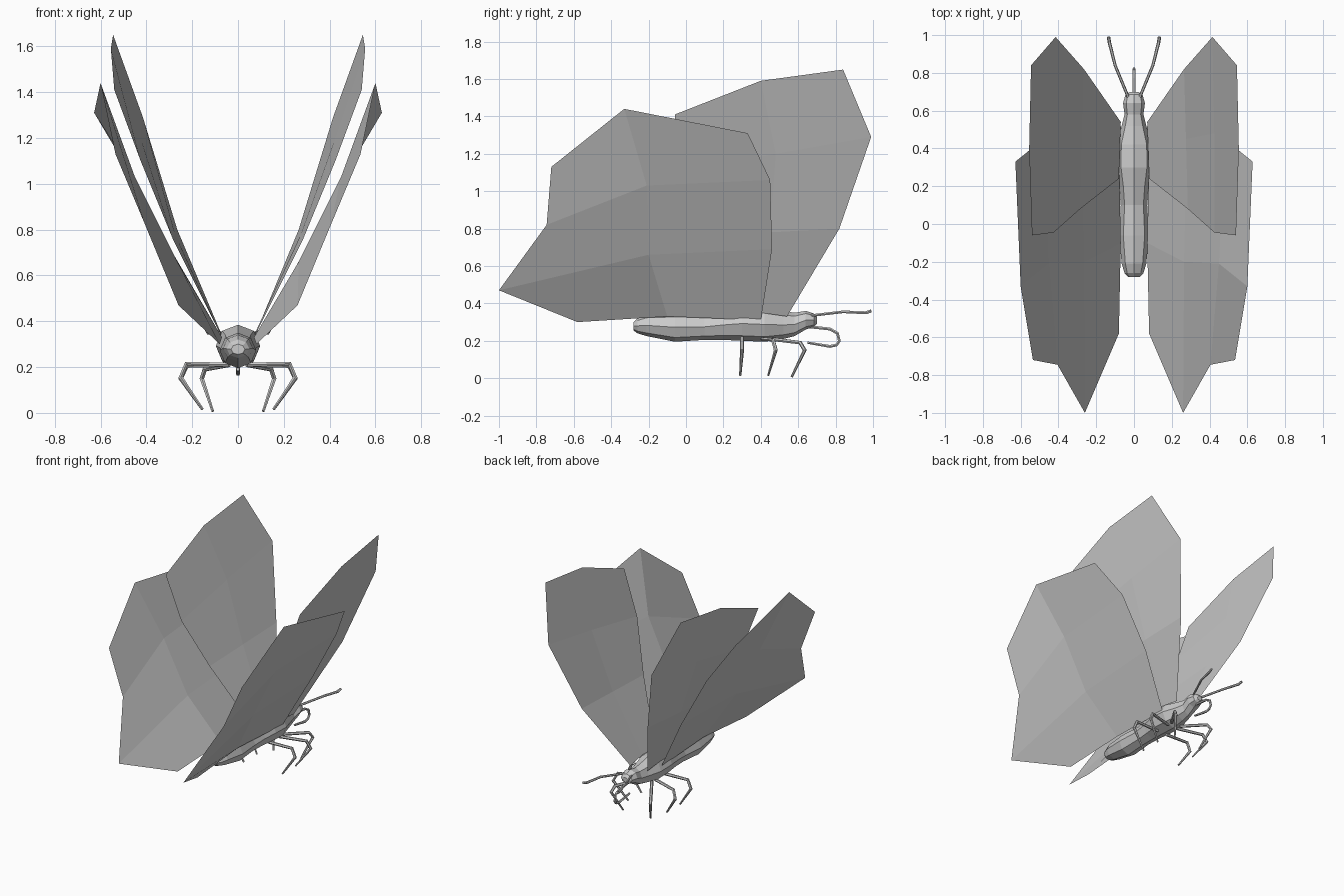
import bpy
import math

if "Cube" in bpy.data.objects:
    bpy.data.objects.remove(bpy.data.objects["Cube"])


def grid_mesh(name, rows, close=False, caps=False):
    """Flat-faced skin through rows of points."""
    n = len(rows[0])
    verts = [p for r in rows for p in r]
    faces = []
    for i in range(len(rows) - 1):
        for j in range(n if close else n - 1):
            k = (j + 1) % n
            faces.append((i * n + j, i * n + k, (i + 1) * n + k, (i + 1) * n + j))
    if caps:
        faces.append(tuple(reversed(range(n))))
        faces.append(tuple(range((len(rows) - 1) * n, len(rows) * n)))
    me = bpy.data.meshes.new(name)
    me.from_pydata(verts, [], faces)
    me.update()
    ob = bpy.data.objects.new(name, me)
    bpy.context.collection.objects.link(ob)
    return ob


def tube(name, pts, side=1, radius=0.01):
    """Thin faceted tube along a path; points are (x, y, z, thickness)."""
    cu = bpy.data.curves.new(name, 'CURVE')
    cu.dimensions = '3D'
    cu.bevel_depth = radius
    cu.bevel_resolution = 1
    cu.use_fill_caps = True
    sp = cu.splines.new('POLY')
    sp.points.add(len(pts) - 1)
    for p, (x, y, z, t) in zip(sp.points, pts):
        p.co = (x * side, y, z, 1)
        p.radius = t
    sp.use_smooth = False
    ob = bpy.data.objects.new(name, cu)
    bpy.context.collection.objects.link(ob)
    return ob


# Body: eight-sided rings (y, half width, bottom, top) from tail to head
rings = [(-0.28, .03, .255, .30), (-0.26, .05, .24, .32), (-0.21, .065, .225, .34),
         (-0.06, .08, .195, .35), (0.10, .07, .205, .345), (0.20, .08, .205, .365),
         (0.30, .097, .20, .385), (0.42, .095, .195, .38), (0.52, .065, .21, .36),
         (0.58, .05, .225, .35), (0.64, .058, .26, .36), (0.685, .045, .275, .345),
         (0.70, .02, .29, .325)]
body = []
for y, w, b, t in rings:
    c, h = (b + t) / 2, (t - b) / 2
    body.append([(w * math.sin(a), y, c + h * math.cos(a))
                 for a in [k * math.pi / 4 for k in range(8)]])
grid_mesh("body", body, close=True, caps=True)

# Wings: rows run from root to tip, each from leading to trailing edge
fore = [[(.07, .54, .33), (.075, .40, .35), (.08, .24, .35)],
        [(.265, .82, .80), (.275, .45, .78), (.285, .08, .76)],
        [(.415, .99, 1.29), (.425, .48, 1.20), (.425, -.045, 1.10)],
        [(.545, .84, 1.65), (.555, .40, 1.59), (.54, -.06, 1.41)]]
hind = [[(.08, .40, .31), (.07, -.10, .33), (.08, -.58, .30)],
        [(.28, .46, .69), (.265, -.20, .66), (.26, -1.0, .47)],
        [(.48, .45, 1.06), (.45, -.21, 1.03), (.405, -.745, .82)],
        [(.628, .33, 1.31), (.60, -.33, 1.44), (.535, -.72, 1.13)]]
for label, s in (("right", 1), ("left", -1)):
    for part, rows in (("forewing", fore), ("hindwing", hind)):
        pts = [[(s * x, y, z) for x, y, z in r] for r in rows]
        if s < 0:
            pts = [r[::-1] for r in pts]
        grid_mesh(f"{label}_{part}", pts)

# Legs and antennae, one set on each side
limbs = {
    "rear_leg": [(.04, .30, .21, 1.1), (.225, .30, .215, 1.1), (.25, .30, .155, 1.1), (.155, .29, .015, .6)],
    "middle_leg": [(.04, .41, .21, 1.1), (.225, .465, .205, 1.1), (.25, .48, .15, 1.1), (.155, .44, .015, .6)],
    "front_leg": [(.04, .45, .21, 1.1), (.145, .61, .19, 1.1), (.158, .635, .15, 1.1), (.11, .565, .007, .6)],
    "antenna": [(.03, .67, .335, .8), (.10, .84, .355, .8), (.13, .96, .35, .9), (.135, .99, .36, .9)],
}
for label, s in (("right", 1), ("left", -1)):
    for part, pts in limbs.items():
        tube(f"{label}_{part}", pts, s)

# Curled feeding tube under the head
tube("feeding_tube", [(0, .66, .275, 1), (0, .77, .263, 1), (0, .81, .24, 1), (0, .82, .20, 1),
                      (0, .805, .178, 1), (0, .77, .17, 1), (0, .65, .19, .8)], 1, 0.009)
